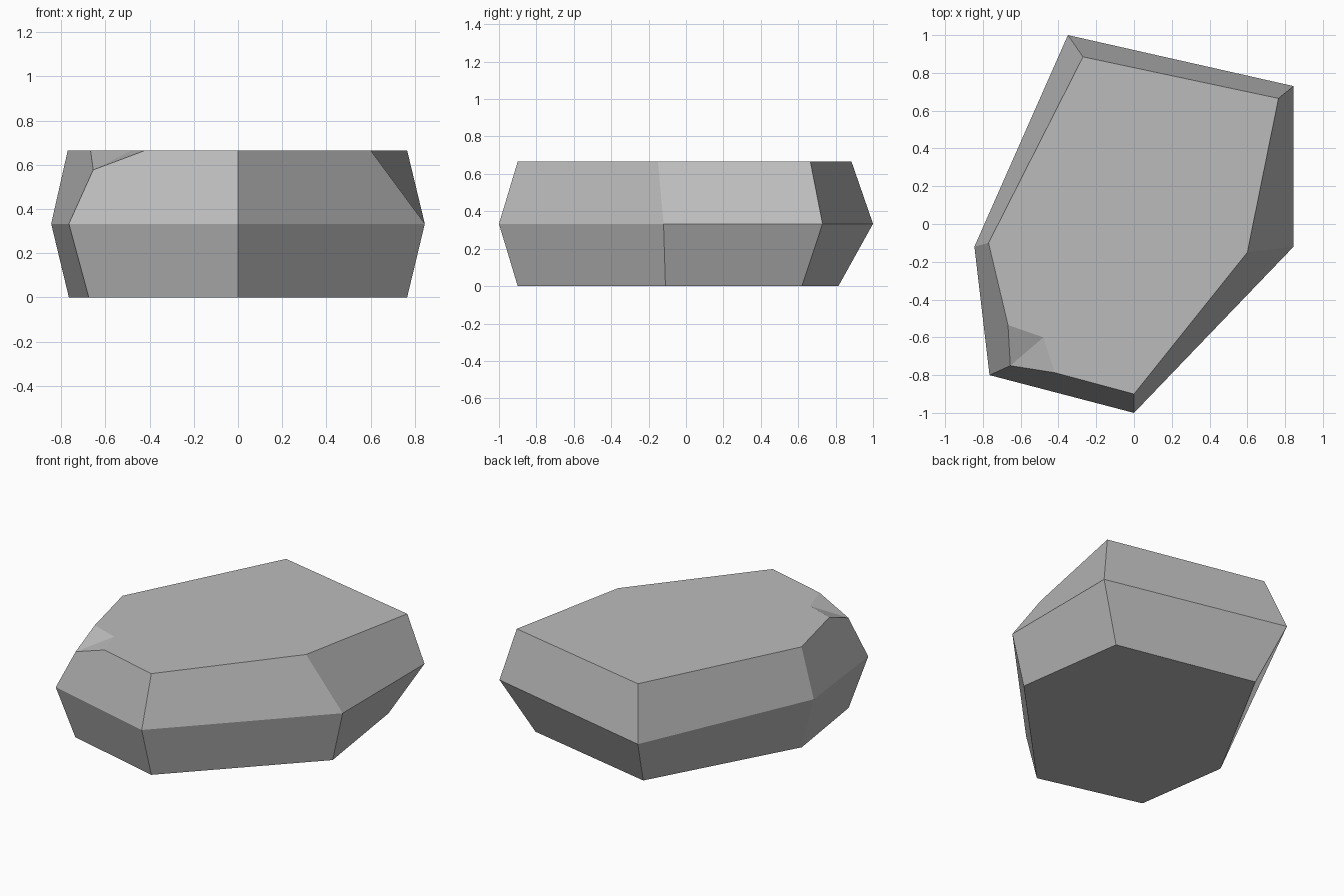
import bpy
import bmesh

cube = bpy.data.objects.get("Cube")
if cube:
    bpy.data.objects.remove(cube, do_unlink=True)

# Outlines of the slab, all starting at the back and running clockwise from above
MID_Z, TOP_Z = 0.333, 0.665
base = [(-0.26, 0.815), (0.66, 0.62), (0.765, -0.11), (0, -0.9), (-0.675, -0.725), (-0.765, -0.11)]
waist = [(-0.35, 1), (0.845, 0.73), (0.845, -0.12), (0, -1), (-0.765, -0.8), (-0.845, -0.12)]
rim = [(-0.27, 0.885), (0.765, 0.665), (0.60, -0.15), (0, -0.9), (-0.655, -0.75), (-0.77, -0.10)]

bm = bmesh.new()


def ring(points, z):
    return [bm.verts.new((x, y, z)) for x, y in points]


low, mid, top = ring(base, 0), ring(waist, MID_Z), ring(rim, TOP_Z)

# Chipped corner: the rim corner drops, with three new points around it
CHIP = 4
top[CHIP].co.z = 0.577
chip_front, chip_inner, chip_side = ring([(-0.42, -0.787), (-0.48, -0.60), (-0.667, -0.535)], TOP_Z)
chip = [chip_front, chip_inner, chip_side]

# Side facets, with the chip points inserted beside the dropped corner
for i in range(6):
    j = (i + 1) % 6
    bm.faces.new((low[i], low[j], mid[j], mid[i]))
    upper = [mid[i], mid[j], top[j], top[i]]
    if j == CHIP:
        upper.insert(3, chip_front)
    elif i == CHIP:
        upper.insert(3, chip_side)
    bm.faces.new(upper)

# Flat top, underside and the two small chip facets
bm.faces.new(top[:CHIP] + chip + top[CHIP + 1:])
bm.faces.new(low)
for a, b in zip(chip, chip[1:]):
    bm.faces.new((a, top[CHIP], b))
bmesh.ops.recalc_face_normals(bm, faces=bm.faces)

mesh = bpy.data.meshes.new("rock_slab")
bm.to_mesh(mesh)
bm.free()
rock = bpy.data.objects.new("rock_slab", mesh)
bpy.context.collection.objects.link(rock)

# Plain grey stone
stone = bpy.data.materials.new("stone_grey")
stone.use_nodes = True
colour = (0.5, 0.5, 0.5, 1)
stone.diffuse_color = colour
stone.node_tree.nodes["Principled BSDF"].inputs["Base Color"].default_value = colour
mesh.materials.append(stone)
